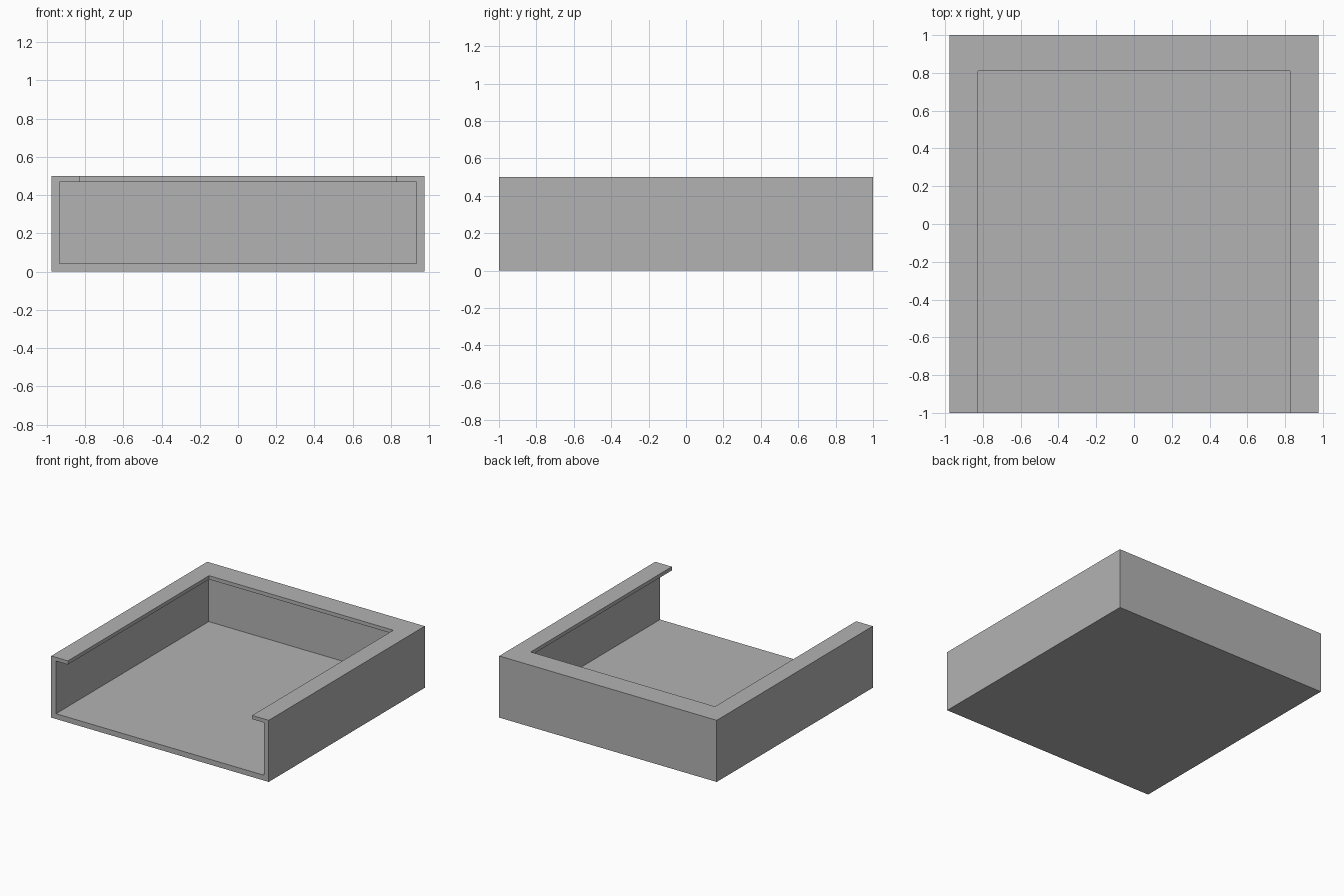
import bpy

if "Cube" in bpy.data.objects:
    bpy.data.objects.remove(bpy.data.objects["Cube"])

# Overall size and wall thicknesses
HALF_X, HALF_Y, HEIGHT = 0.976, 1.0, 0.5
WALL = 0.043
LIP_BOTTOM = 0.47
OPEN_X, OPEN_BACK = 0.827, 0.81

grey = bpy.data.materials.new("grey")
grey.diffuse_color = (0.45, 0.45, 0.45, 1.0)
grey.use_nodes = True
grey.node_tree.nodes["Principled BSDF"].inputs["Base Color"].default_value = grey.diffuse_color


def box(name, low, high):
    """Axis-aligned box between two corners."""
    bpy.ops.mesh.primitive_cube_add(size=1)
    obj = bpy.context.object
    obj.name = name
    for v in obj.data.vertices:
        v.co = [low[i] if v.co[i] < 0 else high[i] for i in range(3)]
    obj.data.materials.append(grey)
    return obj


def cut(target, cutter):
    """Subtract the cutter from the target and discard it."""
    mod = target.modifiers.new("cut", "BOOLEAN")
    mod.operation = "DIFFERENCE"
    mod.solver = "EXACT"
    mod.object = cutter
    cutter.hide_render = True
    bpy.context.view_layer.objects.active = target
    bpy.ops.object.modifier_apply(modifier=mod.name)
    bpy.data.objects.remove(cutter)


# Solid outer block
tray = box("open_front_tray", (-HALF_X, -HALF_Y, 0), (HALF_X, HALF_Y, HEIGHT))

# Inner cavity, open at the front
cut(tray, box("cavity_cutter",
              (-HALF_X + WALL, -HALF_Y - 0.2, WALL),
              (HALF_X - WALL, HALF_Y - WALL, LIP_BOTTOM)))

# Narrower opening in the top, leaving a thin lip on three sides
cut(tray, box("top_opening_cutter",
              (-OPEN_X, -HALF_Y - 0.1, 0.25),
              (OPEN_X, OPEN_BACK, HEIGHT + 0.1)))
